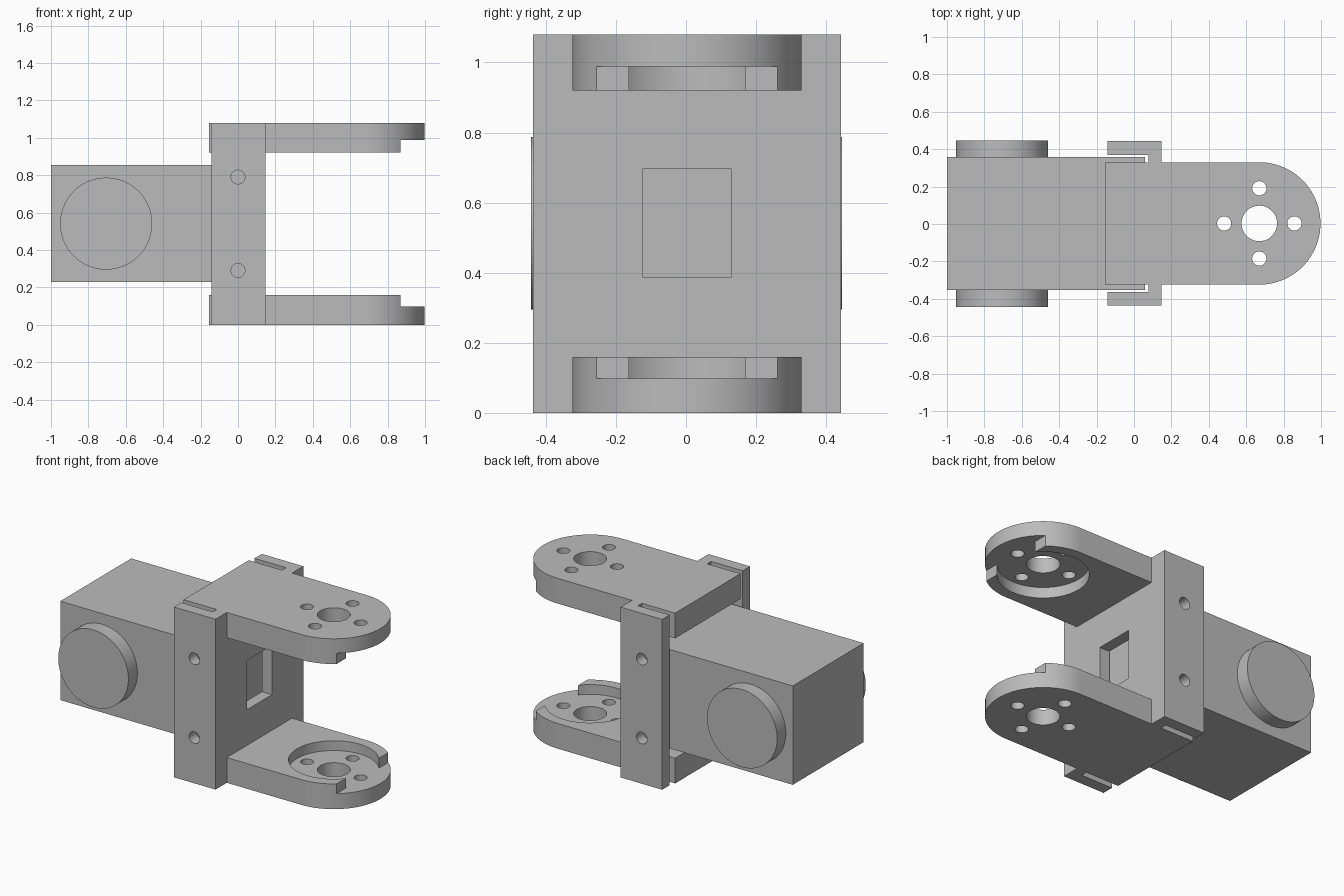
import bpy, bmesh, math
from mathutils import Matrix

if "Cube" in bpy.data.objects:
    bpy.data.objects.remove(bpy.data.objects["Cube"], do_unlink=True)

grey = bpy.data.materials.new("plain grey")
grey.use_nodes = True
grey.diffuse_color = (0.5, 0.5, 0.5, 1)
grey.node_tree.nodes["Principled BSDF"].inputs["Base Color"].default_value = (0.5, 0.5, 0.5, 1)

YC = 0.003          # centre line
HEIGHT = 1.08
PIVOT = 0.67        # arm pivot x
ARM_R = 0.327


def finish(name, bm):
    bmesh.ops.recalc_face_normals(bm, faces=bm.faces)
    mesh = bpy.data.meshes.new(name)
    bm.to_mesh(mesh)
    bm.free()
    mesh.materials.append(grey)
    obj = bpy.data.objects.new(name, mesh)
    bpy.context.collection.objects.link(obj)
    return obj


def prism(name, outline, z0, z1):
    bm = bmesh.new()
    face = bm.faces.new([bm.verts.new((x, y + YC, z0)) for x, y in outline])
    grown = bmesh.ops.extrude_face_region(bm, geom=[face])["geom"]
    for v in grown:
        if isinstance(v, bmesh.types.BMVert):
            v.co.z = z1
    return finish(name, bm)


def box(name, x0, x1, y0, y1, z0, z1):
    return prism(name, [(x0, y0), (x1, y0), (x1, y1), (x0, y1)], z0, z1)


def cylinder(name, r, centre, depth, axis="Z", segments=96):
    bm = bmesh.new()
    turn = Matrix.Rotation(math.pi / 2, 4, "X") if axis == "Y" else Matrix()
    bmesh.ops.create_cone(bm, cap_ends=True, segments=segments, radius1=r, radius2=r,
                          depth=depth, matrix=Matrix.Translation(centre) @ turn)
    return finish(name, bm)


def combine(target, other, operation):
    mod = target.modifiers.new("cut", "BOOLEAN")
    mod.operation, mod.solver, mod.object = operation, "EXACT", other
    bpy.context.view_layer.objects.active = target
    bpy.ops.object.modifier_apply(modifier=mod.name)
    bpy.data.objects.remove(other, do_unlink=True)


# Bracket body: back plate with two side flanges, seen as a U from above
bracket = prism("bracket", [(0.148, -0.44), (0.148, 0.44), (-0.143, 0.44), (-0.143, 0.367),
                            (0.078, 0.367), (0.078, -0.367), (-0.143, -0.367),
                            (-0.143, -0.44)], 0, HEIGHT)

# Two round-ended arms, each with a pocket on the inner side that opens to the tip
arm_outline = [(-0.155, ARM_R), (-0.155, -ARM_R)]
for i in range(65):
    a = -math.pi / 2 + math.pi * i / 64
    arm_outline.append((PIVOT + ARM_R * math.cos(a), ARM_R * math.sin(a)))

for z0, z1, p0, p1 in ((0, 0.16, 0.098, 0.3), (0.92, HEIGHT, 0.8, 0.988)):
    arm = prism("arm", arm_outline, z0, z1)
    combine(arm, cylinder("pocket", 0.26, (PIVOT, YC, (p0 + p1) / 2), p1 - p0), "DIFFERENCE")
    combine(arm, box("tip_cut", 0.87, 1.2, -0.5, 0.5, p0, p1), "DIFFERENCE")
    combine(bracket, arm, "UNION")

# Pivot hole and four bolt holes through both arms
holes = [(0.095, 0, 0)] + [(0.038, 0.188 * dx, 0.188 * dy)
                           for dx, dy in ((1, 0), (-1, 0), (0, 1), (0, -1))]
for r, dx, dy in holes:
    combine(bracket, cylinder("hole", r, (PIVOT + dx, YC + dy, 0.54), 2, segments=48),
            "DIFFERENCE")

# Window in the plate and cross holes in the flanges
combine(bracket, box("window", 0, 0.3, -0.126, 0.126, 0.386, 0.698), "DIFFERENCE")
for z in (0.29, 0.79):
    combine(bracket, cylinder("cross_hole", 0.037, (0, YC, z), 2, "Y", 48), "DIFFERENCE")

# Rear block and its side discs
rear_block = box("rear_block", -1, 0.058, -0.355, 0.355, 0.228, 0.855)
parts = [bracket, rear_block]
for side, name in ((1, "left_disc"), (-1, "right_disc")):
    parts.append(cylinder(name, 0.246, (-0.705, side * 0.396 + YC / 2, 0.541), 0.096, "Y"))

# Smooth the round walls, keep the edges sharp
bpy.context.view_layer.update()
bpy.ops.object.select_all(action="DESELECT")
for part in parts:
    part.select_set(True)
bpy.context.view_layer.objects.active = bracket
bpy.ops.object.shade_smooth_by_angle(angle=math.radians(30))
